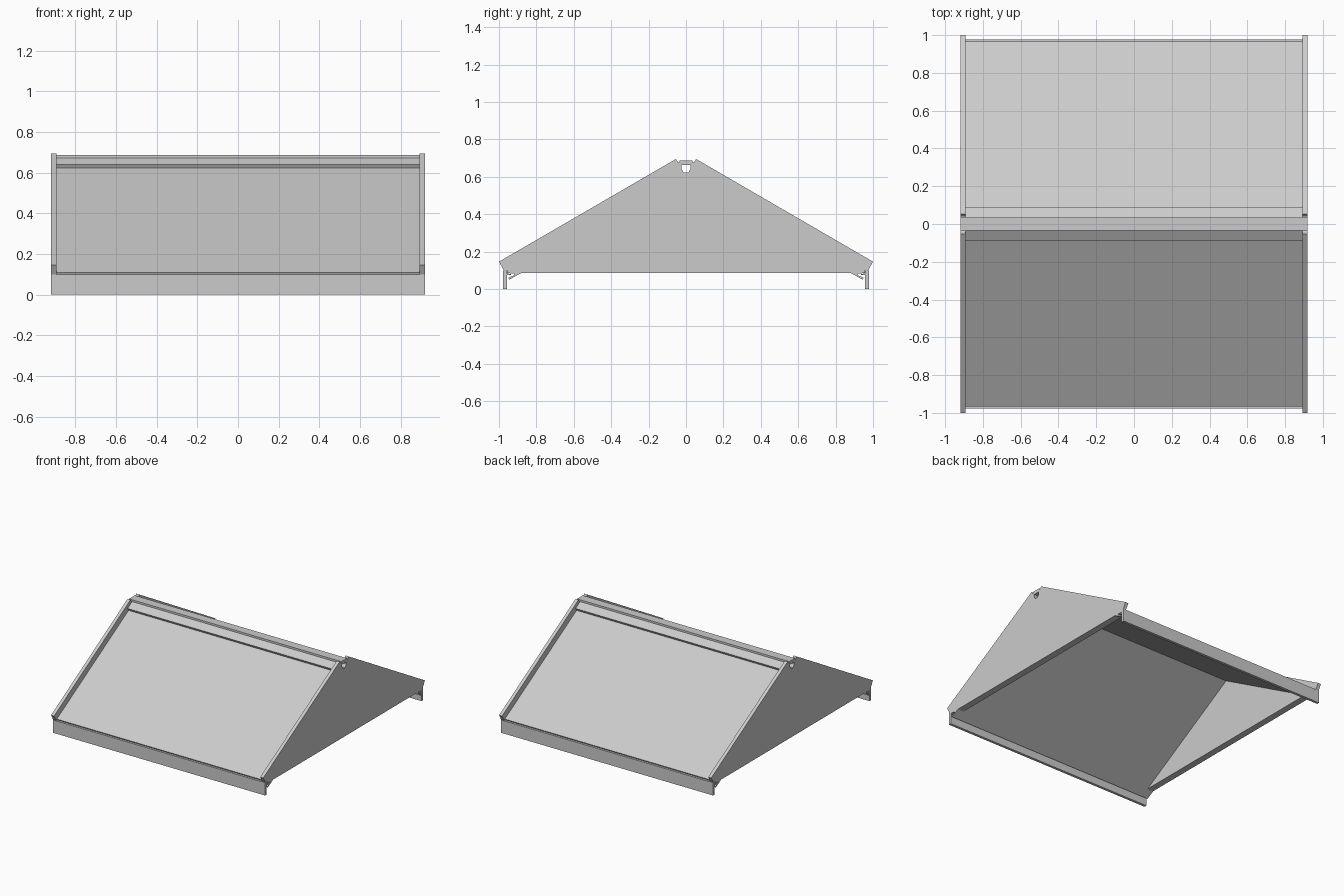
import bpy
import math

if "Cube" in bpy.data.objects:
    bpy.data.objects.remove(bpy.data.objects["Cube"])

grey = bpy.data.materials.new("light_grey")
grey.diffuse_color = (0.6, 0.6, 0.6, 1)
grey.use_nodes = True
grey.node_tree.nodes["Principled BSDF"].inputs["Base Color"].default_value = grey.diffuse_color

OUTER, INNER = 0.919, 0.893   # half widths outside and inside the end plates
LINER = 0.866                 # inner face of the thicker wall below the panels


def prism(name, loops, x0, x1):
    """Extrude closed (y, z) loops along x; later loops become holes."""
    cu = bpy.data.curves.new(name, 'CURVE')
    cu.dimensions = '2D'
    cu.fill_mode = 'BOTH'
    cu.extrude = (x1 - x0) / 2
    for loop in loops:
        sp = cu.splines.new('POLY')
        sp.points.add(len(loop) - 1)
        for p, (y, z) in zip(sp.points, loop):
            p.co = (y, z, 0, 1)
        sp.use_cyclic_u = True
    ob = bpy.data.objects.new(name, cu)
    bpy.context.collection.objects.link(ob)
    ob.location.x = (x0 + x1) / 2
    ob.rotation_euler = (math.pi / 2, 0, math.pi / 2)
    cu.materials.append(grey)
    bpy.ops.object.select_all(action='DESELECT')
    ob.select_set(True)
    bpy.context.view_layer.objects.active = ob
    bpy.ops.object.convert(target='MESH')
    bpy.ops.object.shade_flat()
    return ob


def flip(pts):
    return [(-y, z) for y, z in reversed(pts)]


# Gable end plates with ridge notch, eave hooks and ridge hole
hook = [(0.955, 0.085), (0.92, 0.083), (0.917, 0.075), (0.95, 0.06), (0.944, 0.05)]
half = [(0.038, 0.675), (0.042, 0.677), (0.054, 0.695), (1.0, 0.146),
        (0.974, 0.10), (0.955, 0.10)] + hook + [(0.88, 0.086)]
hole_half = [(0.025, 0.662), (0.025, 0.643), (0.012, 0.622)]
liner = [(-0.88, 0.086), (0.88, 0.086), (0.0, 0.595)]
for side, s in (("left", -1), ("right", 1)):
    x0, x1 = sorted((s * INNER, s * OUTER))
    prism(side + "_gable", [half + flip(half), hole_half + flip(hole_half)], x0, x1)
    x0, x1 = sorted((s * LINER, s * INNER))
    prism(side + "_gable_liner", [liner], x0, x1)

# Thick sloped panels meeting under the ridge, and eave boards
panel = [(0.0, 0.595), (0.0, 0.622), (0.012, 0.622), (0.025, 0.643),
         (0.028, 0.650), (0.966, 0.109)] + hook
eave = [(0.957, 0.0), (0.978, 0.0), (0.978, 0.10), (0.957, 0.10),
        (0.957, 0.082), (0.935, 0.081), (0.935, 0.074), (0.957, 0.074)]
for side, f in (("back", lambda p: p), ("front", flip)):
    prism(side + "_panel", [f(panel)], -INNER, INNER)
    prism(side + "_eave_board", [f(eave)], -OUTER, OUTER)

# Ridge cap with sloped flanges, and the flat strip on top of it
cap = [(0.035, 0.673), (0.09, 0.640), (0.08, 0.622), (0.028, 0.652), (0.025, 0.662)]
prism("ridge_cap", [cap + flip(cap)], -INNER, INNER)
prism("ridge_strip", [[(-0.035, 0.672), (0.035, 0.672), (0.035, 0.688), (-0.035, 0.688)]],
      -OUTER, OUTER)
